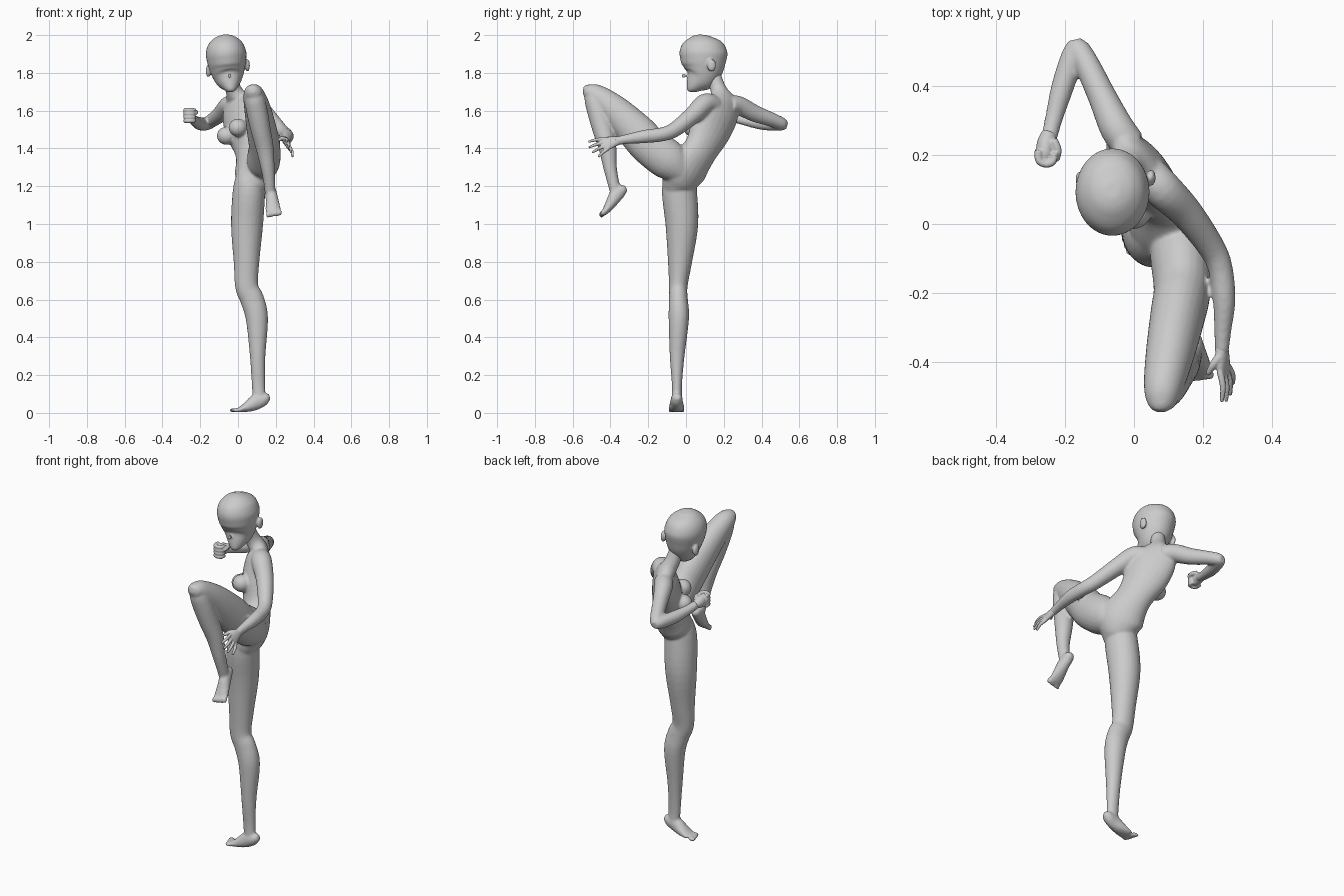
import bpy, bmesh
from math import cos, sin, tau
from mathutils import Vector, Matrix


def spline(rows, steps=5):
    """Catmull-Rom through rows of (x, y, z, half width, half depth)."""
    n, out = len(rows), []
    for i in range(n - 1):
        p0, p1, p2, p3 = (rows[max(0, min(n - 1, i + k))] for k in (-1, 0, 1, 2))
        for s in range(steps):
            t = s / steps
            out.append([0.5 * (2*b + (c - a)*t + (2*a - 5*b + 4*c - d)*t*t + (3*b - a - 3*c + d)*t**3)
                        for a, b, c, d in zip(p0, p1, p2, p3)])
    return out + [list(rows[-1])]


def loft(bm, rows, side, n=24):
    """Closed tube of elliptical sections; 'side' sets the width direction."""
    pts = spline([r if len(r) == 5 else (*r, r[3]) for r in rows])
    pos, rings = [Vector(p[:3]) for p in pts], []
    for i, p in enumerate(pts):
        t = (pos[min(i + 1, len(pos) - 1)] - pos[max(i - 1, 0)]).normalized()
        u = Vector(side)
        u = (u - t * u.dot(t)).normalized()
        v = t.cross(u)
        rings.append([bm.verts.new(pos[i] + u * cos(tau*k/n) * p[3] + v * sin(tau*k/n) * p[4])
                      for k in range(n)])
    for r, q in zip(rings, rings[1:]):
        for k in range(n):
            bm.faces.new((r[k], r[(k+1) % n], q[(k+1) % n], q[k]))
    bm.faces.new(rings[0])
    bm.faces.new(rings[-1])


def ball(bm, c, r):
    m = Matrix.Translation(c) @ Matrix.Diagonal((*r, 1))
    bmesh.ops.create_uvsphere(bm, u_segments=20, v_segments=12, radius=1, matrix=m)


def finish(name, bm, voxel, smooth):
    """Fuse overlapping volumes into one smooth skin."""
    bmesh.ops.recalc_face_normals(bm, faces=bm.faces)
    me = bpy.data.meshes.new(name)
    bm.to_mesh(me)
    bm.free()
    ob = bpy.data.objects.new(name, me)
    bpy.context.collection.objects.link(ob)
    rm = ob.modifiers.new("fuse", 'REMESH')
    rm.mode, rm.voxel_size, rm.use_smooth_shade = 'VOXEL', voxel, True
    sm = ob.modifiers.new("soften", 'SMOOTH')
    sm.factor, sm.iterations = 0.5, smooth


SIDE = (0.6, -0.78, 0.05)
X, Y, Z = (1, 0, 0), (0, 1, 0), (0, 0, 1)

# torso and neck
body = bmesh.new()
loft(body, [(.07, -.045, 1.16, .06, .06), (.075, -.04, 1.21, .09, .085),
            (.09, 0, 1.29, .125, .092), (.07, .075, 1.39, .10, .075),
            (.032, .13, 1.50, .122, .08), (.013, .17, 1.59, .128, .07),
            (.003, .19, 1.65, .105, .05), (-.015, .18, 1.69, .055, .045),
            (-.03, .165, 1.73, .041, .041), (-.045, .14, 1.80, .04, .04)], SIDE)
ball(body, (-.06, .115, 1.467), (.053, .05, .048))
ball(body, (.0, .035, 1.51), (.05, .05, .048))

# standing leg
loft(body, [(.075, -.02, 1.29, .07, .07), (.06, -.035, 1.19, .085, .092),
            (.048, -.022, 1.0, .085, .087), (.045, -.032, .8, .068, .064),
            (.046, -.041, .67, .061, .049), (.075, -.04, .6, .063, .05),
            (.10, -.038, .5, .059, .054), (.104, -.047, .3, .041, .039),
            (.108, -.048, .15, .035, .027), (.112, -.048, .07, .034, .028)], X)
# raised thigh and shin
loft(body, [(.12, -.02, 1.27, .07, .07), (.135, -.09, 1.335, .088, .105),
            (.14, -.19, 1.41, .083, .103), (.128, -.26, 1.485, .08, .10),
            (.105, -.375, 1.60, .071, .082), (.085, -.475, 1.68, .057, .06),
            (.08, -.525, 1.705, .04, .036), (.08, -.545, 1.71, .018, .018)], X)
loft(body, [(.08, -.50, 1.715, .035, .03), (.087, -.487, 1.67, .052, .052),
            (.10, -.468, 1.6, .056, .056), (.12, -.44, 1.5, .053, .055),
            (.142, -.415, 1.4, .047, .047), (.157, -.402, 1.3, .037, .036),
            (.166, -.385, 1.22, .031, .031), (.17, -.372, 1.17, .029, .03)], X)
# feet
loft(body, [(.168, -.047, .085, .015, .015), (.152, -.047, .08, .026, .026),
            (.13, -.048, .07, .031, .036), (.10, -.05, .06, .033, .042),
            (.065, -.05, .04, .038, .034), (.03, -.05, .024, .042, .021),
            (.005, -.05, .016, .04, .013)], Y)
loft(body, [(.17, -.315, 1.188, .015, .014), (.17, -.328, 1.183, .025, .025),
            (.172, -.35, 1.172, .03, .035), (.178, -.375, 1.145, .032, .036),
            (.183, -.40, 1.105, .037, .028), (.187, -.425, 1.07, .041, .019),
            (.19, -.435, 1.058, .038, .014)], X)
for k in range(5):
    s = k / 2 - 1
    ball(body, (-.005 - .01 * (1 + s), -.05 + .033 * s, .014), (.022, .0095, .0115))
    ball(body, (.19 + .033 * s, -.443 + .004 * s, 1.055 + .005 * s), (.0095, .014, .018))

# arms
loft(body, [(.045, .15, 1.63, .05, .05), (.085, .10, 1.635, .055, .055),
            (.15, .035, 1.575, .047, .048), (.22, -.06, 1.50, .04, .04),
            (.25, -.125, 1.475, .037, .036), (.262, -.22, 1.463, .035, .033),
            (.258, -.31, 1.45, .026, .025), (.255, -.375, 1.438, .023, .02)], Z)
loft(body, [(-.015, .23, 1.63, .05, .05), (-.05, .28, 1.627, .05, .05),
            (-.09, .365, 1.585, .045, .042), (-.135, .46, 1.55, .037, .037),
            (-.163, .51, 1.53, .033, .034), (-.17, .535, 1.525, .02, .02)], Z)
loft(body, [(-.167, .53, 1.525, .024, .022), (-.178, .49, 1.527, .034, .033),
            (-.207, .40, 1.533, .034, .033), (-.232, .31, 1.548, .026, .026),
            (-.248, .245, 1.565, .023, .023)], Z)
finish("body", body, .007, 5)

# head, with ears and a small nose
head = bmesh.new()
loft(head, [(-.035, .022, 1.70, .012, .012), (-.037, .027, 1.712, .028, .027),
            (-.042, .046, 1.738, .05, .05), (-.05, .076, 1.775, .077, .085),
            (-.056, .09, 1.82, .094, .107), (-.06, .092, 1.865, .104, .121),
            (-.063, .093, 1.91, .107, .127), (-.063, .096, 1.955, .091, .108),
            (-.063, .098, 1.985, .06, .07), (-.063, .1, 2.0, .022, .025)], X, 32)
ball(head, (.05, .135, 1.84), (.013, .024, .034))
ball(head, (-.157, .13, 1.81), (.013, .024, .034))
ball(head, (-.045, -.012, 1.785), (.009, .012, .012))
finish("head", head, .006, 4)

# open hand: palm, four fanned fingers, thumb
hand = bmesh.new()
PALM = (.4, .2, -.9)
loft(hand, [(.255, -.355, 1.441, .022, .019), (.257, -.385, 1.435, .03, .018),
            (.26, -.415, 1.427, .036, .015), (.261, -.437, 1.424, .033, .012)], PALM)
base0, base1 = Vector((.25, -.43, 1.45)), Vector((.273, -.412, 1.398))
tips = [(.255, -.517, 1.435), (.268, -.515, 1.405), (.28, -.498, 1.378), (.288, -.465, 1.355)]
for k, tip in enumerate(tips):
    b, tip = base0.lerp(base1, k / 3), Vector(tip)
    mid = b.lerp(tip, .5) + Vector((.006, 0, .004))
    loft(hand, [(*b, .010), (*mid, .0092), (*tip, .006)], PALM, 12)
loft(hand, [(.25, -.385, 1.45, .014), (.23, -.41, 1.452, .012), (.214, -.437, 1.44, .007)], PALM, 12)
finish("open_hand", hand, .004, 3)

# fist: block of the palm, curled fingers, thumb
fist = bmesh.new()
loft(fist, [(-.245, .265, 1.562, .022, .022), (-.255, .235, 1.57, .032, .027),
            (-.258, .205, 1.574, .035, .026), (-.256, .187, 1.574, .03, .02)], Z)
for k in range(4):
    z = 1.603 - .019 * k
    loft(fist, [(-.278, .215, z, .0115), (-.276, .185, z, .0115), (-.255, .174, z, .011),
                (-.235, .183, z, .011), (-.232, .207, z, .009)], Z, 12)
loft(fist, [(-.235, .245, 1.59, .013), (-.222, .215, 1.592, .012), (-.225, .185, 1.585, .009)], Z, 12)
finish("fist", fist, .004, 3)
